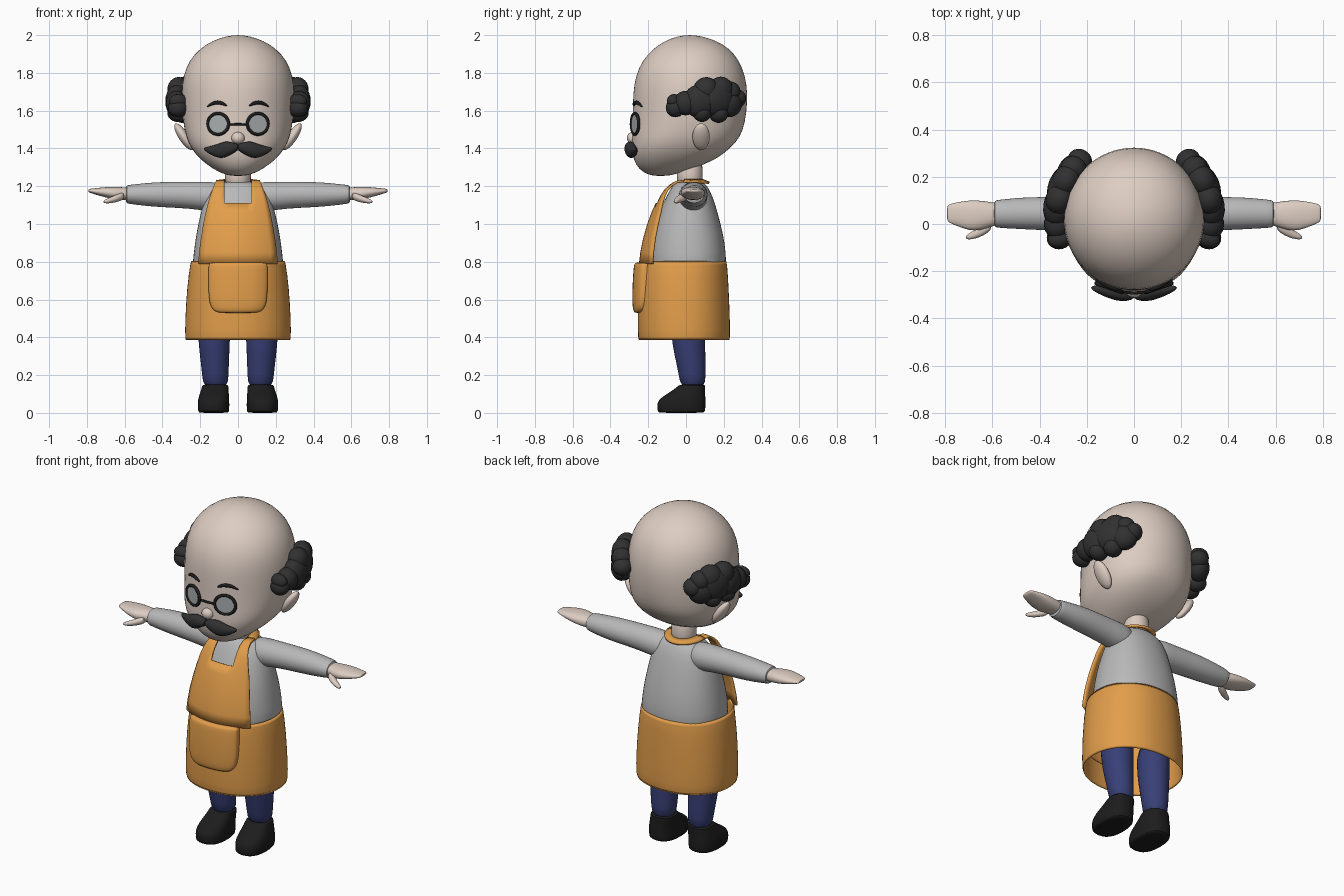
import bpy, bmesh, math
from mathutils import Matrix, Vector


def material(name, rgb):
    m = bpy.data.materials.new(name)
    m.diffuse_color = (*rgb, 1)
    return m


SKIN = material("skin", (0.72, 0.61, 0.54))
CLOTH = material("apron_cloth", (0.76, 0.34, 0.07))
DENIM = material("trouser_cloth", (0.04, 0.05, 0.18))
BLACK = material("black", (0.012, 0.012, 0.012))
HAIR = material("hair", (0.03, 0.03, 0.03))
SHIRT = material("shirt_cloth", (0.48, 0.48, 0.48))
GLASS = material("lens", (0.4, 0.42, 0.43))


def finish(name, bm, mat, sub=0, thick=0, angle=50):
    bmesh.ops.recalc_face_normals(bm, faces=bm.faces)
    me = bpy.data.meshes.new(name)
    bm.to_mesh(me)
    bm.free()
    ob = bpy.data.objects.new(name, me)
    bpy.context.collection.objects.link(ob)
    me.materials.append(mat)
    if thick:
        s = ob.modifiers.new("thickness", 'SOLIDIFY')
        s.thickness, s.offset = thick, 0
    if sub:
        ob.modifiers.new("smooth", 'SUBSURF').levels = sub
        ob.modifiers["smooth"].render_levels = sub
    bpy.ops.object.select_all(action='DESELECT')
    ob.select_set(True)
    bpy.context.view_layer.objects.active = ob
    bpy.ops.object.shade_smooth_by_angle(angle=math.radians(angle))
    return ob


def loft(name, sections, mat, axis='z', side=1, power=2, n=24, sub=1, cap=True, thick=0, bend=0):
    """Sections are (position along axis, centre a, centre b, radius a, radius b[, power])."""
    bm = bmesh.new()
    rings = []
    for s in sections:
        pos, ca, cb, ra, rb = s[:5]
        e = 2 / (s[5] if len(s) > 5 else power)
        ring = []
        for i in range(n):
            t = math.tau * i / n
            c, d = math.cos(t), math.sin(t)
            a = ca + ra * math.copysign(abs(c) ** e, c)
            b = cb + rb * math.copysign(abs(d) ** e, d)
            co = (a * side, b + bend * a * a, pos) if axis == 'z' else (pos * side, a, b)
            ring.append(bm.verts.new(co))
        rings.append(ring)
    for r0, r1 in zip(rings, rings[1:]):
        for i in range(n):
            j = (i + 1) % n
            bm.faces.new((r0[i], r0[j], r1[j], r1[i]))
    if cap:
        bm.faces.new(rings[0])
        bm.faces.new(rings[-1])
    return finish(name, bm, mat, sub, thick)


def blobs(name, mats, mat, sub=3):
    bm = bmesh.new()
    for m in mats:
        bmesh.ops.create_icosphere(bm, subdivisions=sub, radius=1, matrix=m)
    return finish(name, bm, mat)


def place(loc, scale, rot=0, axis='Z'):
    return Matrix.Translation(loc) @ Matrix.Rotation(rot, 4, axis) @ Matrix.Diagonal((*scale, 1))


# head: (z, front y, back y, half width, squareness)
profile = [(1.254, -.17, -.10, .03, 2), (1.265, -.21, -.05, .08, 2), (1.29, -.25, .03, .13, 2.1),
           (1.34, -.28, .16, .20, 2.3), (1.40, -.288, .235, .25, 2.4), (1.46, -.287, .29, .277, 2.3),
           (1.54, -.283, .315, .292, 2.1), (1.64, -.283, .327, .30, 2), (1.74, -.278, .325, .299, 2),
           (1.83, -.252, .30, .278, 2), (1.90, -.205, .26, .233, 2), (1.955, -.14, .195, .167, 2),
           (1.985, -.075, .12, .096, 2), (2.0, -.01, .05, .03, 2)]
loft("head", [(z, 0, (f + b) / 2, w, (b - f) / 2, p) for z, f, b, w, p in profile], SKIN, n=32)
blobs("nose", [place((0, -.283, 1.455), (.035, .03, .032))], SKIN)
loft("neck", [(1.18, 0, .02, .072, .07), (1.25, 0, .02, .068, .068), (1.36, 0, .02, .07, .07)], SKIN)

# shirt body
loft("shirt", [(.72, 0, .01, .245, .205), (.8, 0, .01, .242, .205), (.9, 0, .01, .23, .198),
               (1.0, 0, .01, .213, .175), (1.1, 0, .015, .188, .143), (1.17, 0, .02, .165, .112),
               (1.205, 0, .02, .13, .09), (1.227, 0, .02, .075, .068)], SHIRT, power=2.2)

# apron skirt, open below
loft("apron_skirt", [(.38, 0, -.01, .277, .24), (.5, 0, -.012, .275, .24), (.65, 0, -.014, .267, .236),
                     (.81, 0, -.014, .247, .227)], CLOTH, power=2.15, n=40, cap=False, thick=.01)

# apron bib with neck notch: (z, front y, half width)
bm = bmesh.new()
grid = []
for z, y, w in [(.79, -.243, .208), (.85, -.236, .203), (.92, -.222, .194), (1.0, -.199, .181), (1.06, -.177, .169),
                (1.11, -.154, .157), (1.15, -.133, .145), (1.18, -.112, .134), (1.205, -.085, .124),
                (1.222, -.055, .117), (1.228, -.01, .115)]:
    half = [.072 * i / 3 for i in range(4)] + [.072 + (w - .072) * i / 4 for i in range(1, 5)]
    xs = [-x for x in half[:0:-1]] + half
    grid.append([bm.verts.new((x, y + 1.5 * x * x * min(1, (1.3 - z) / .25), z)) for x in xs])
for r, (a, b) in enumerate(zip(grid, grid[1:])):
    for i in range(14):
        if r < 5 or not 4 <= i < 10:
            bm.faces.new((a[i], a[i + 1], b[i + 1], b[i]))
bmesh.ops.delete(bm, geom=[v for v in bm.verts if not v.link_faces], context='VERTS')
finish("apron_bib", bm, CLOTH, thick=.012)

# neck strap round the back
bm = bmesh.new()
rows = []
for i in range(17):
    t = math.pi * i / 16
    c, s = math.cos(t), math.sin(t)
    rows.append((bm.verts.new((.072 * c, -.012 + .1 * s, 1.232)), bm.verts.new((.116 * c, -.012 + .135 * s, 1.226 - .008 * s))))
for a, b in zip(rows, rows[1:]):
    bm.faces.new((a[0], a[1], b[1], b[0]))
finish("apron_neck_strap", bm, CLOTH, thick=.012)

# pocket
loft("apron_pocket", [(z, 0, y, w, d) for z, y, w, d in
                      [(.529, -.256, .09, .012), (.535, -.257, .12, .022), (.56, -.258, .146, .027),
                       (.61, -.259, .155, .028), (.7, -.257, .158, .028), (.77, -.254, .156, .026),
                       (.79, -.252, .154, .024), (.798, -.25, .148, .016)]], CLOTH, power=5, bend=1.5, n=40)

for side, tag in ((1, "left"), (-1, "right")):
    # sleeves and hands
    loft(tag + "_sleeve", [(.06, .035, 1.14, .075, .075), (.15, .038, 1.145, .078, .08), (.25, .04, 1.153, .073, .071),
                           (.4, .045, 1.156, .071, .068), (.5, .045, 1.156, .066, .06), (.57, .043, 1.157, .06, .051),
                           (.592, .043, 1.157, .057, .048), (.593, .043, 1.157, .04, .032)], SHIRT, 'x', side)
    loft(tag + "_hand", [(.56, .042, 1.158, .045, .034), (.60, .042, 1.16, .05, .034), (.65, .036, 1.163, .064, .034),
                         (.70, .036, 1.168, .065, .028), (.75, .042, 1.172, .05, .018),
                         (.785, .045, 1.176, .04, .011), (.793, .045, 1.177, .028, .005)], SKIN, 'x', side, 2.3)
    loft(tag + "_thumb", [(.60, .0, 1.15, .025, .022), (.64, -.025, 1.137, .026, .021), (.67, -.042, 1.127, .02, .017),
                          (.70, -.053, 1.12, .014, .012), (.713, -.057, 1.118, .006, .005)], SKIN, 'x', side, n=14)
    # trousers and shoes
    loft(tag + "_trouser_leg", [(.13, .118, .037, .066, .066), (.2, .12, .033, .07, .071), (.3, .124, .022, .078, .082),
                                (.4, .127, .01, .085, .09), (.6, .127, .01, .095, .1)], DENIM, side=side)
    loft(tag + "_shoe", [(0, .129, -.025, .076, .118), (.004, .129, -.025, .082, .126), (.04, .13, -.025, .085, .13),
                         (.07, .129, -.022, .083, .126), (.1, .126, .0, .078, .102), (.125, .122, .02, .072, .082),
                         (.148, .12, .033, .07, .07), (.15, .12, .033, .06, .06)], BLACK, side=side, power=2.5)
    # ears
    blobs(tag + "_ear", [place((side * .287, .08, 1.462), (.027, .046, .083), side * .58, 'Y')], SKIN)
    # side hair: clumps (y, z, radius) laid over the head surface
    clumps = []
    for y, z, r in [(-.05, 1.615, .05), (-.055, 1.65, .038), (0, 1.64, .065), (.07, 1.65, .09), (.15, 1.665, .1),
                    (.1, 1.71, .068), (.17, 1.71, .07), (.21, 1.64, .075), (.245, 1.665, .05),
                    (.08, 1.59, .05), (.16, 1.585, .05), (.215, 1.7, .055)]:
        a = math.asin((y - .025) / .31)
        x = .325 * math.cos(a)
        clumps.append(place((side * x, y + .03 * math.sin(a), z), (.045 + .2 * r, r, r), side * a))
    blobs(tag + "_side_hair", clumps, HAIR)
    # glasses: oval rim and lens turned to follow the face
    frame = Matrix.Translation((side * .105, -.27, 1.53)) @ Matrix.Rotation(side * .34, 4, 'Z')
    for part, mat, radius, tube in (("rim", BLACK, .058, .009), ("lens", GLASS, 0, 0)):
        bm = bmesh.new()
        if tube:
            ring = [[bm.verts.new(((radius + tube * math.cos(q)) * math.cos(t), tube * math.sin(q),
                                   (radius + tube * math.cos(q)) * .95 * math.sin(t)))
                     for q in [math.tau * k / 8 for k in range(8)]] for t in [math.tau * k / 32 for k in range(32)]]
            for i in range(32):
                for k in range(8):
                    a, b = ring[i], ring[(i + 1) % 32]
                    bm.faces.new((a[k], b[k], b[(k + 1) % 8], a[(k + 1) % 8]))
        else:
            bmesh.ops.create_cone(bm, cap_ends=True, segments=32, radius1=.056, radius2=.056, depth=.006,
                                  matrix=Matrix.Rotation(math.pi / 2, 4, 'X'))
        bm.transform(frame)
        finish(tag + "_glasses_" + part, bm, mat)
    # eyebrows and moustache halves
    loft(tag + "_eyebrow", [(.056, -.276, 1.625, .006, .004), (.08, -.275, 1.639, .01, .01), (.11, -.264, 1.645, .01, .011),
                            (.14, -.247, 1.638, .01, .009), (.168, -.228, 1.618, .006, .004)], BLACK, 'x', side, n=12)
    loft(tag + "_moustache", [(-.005, -.297, 1.408, .02, .016), (.03, -.299, 1.402, .029, .031),
                              (.07, -.294, 1.395, .033, .046), (.105, -.286, 1.385, .03, .038),
                              (.15, -.277, 1.389, .02, .022), (.183, -.27, 1.4, .007, .006)], HAIR, 'x', side, n=16)

loft("glasses_bridge", [(-.05, -.288, 1.527, .007, .007), (0, -.294, 1.527, .007, .007),
                        (.05, -.288, 1.527, .007, .007)], BLACK, 'x', n=10)
